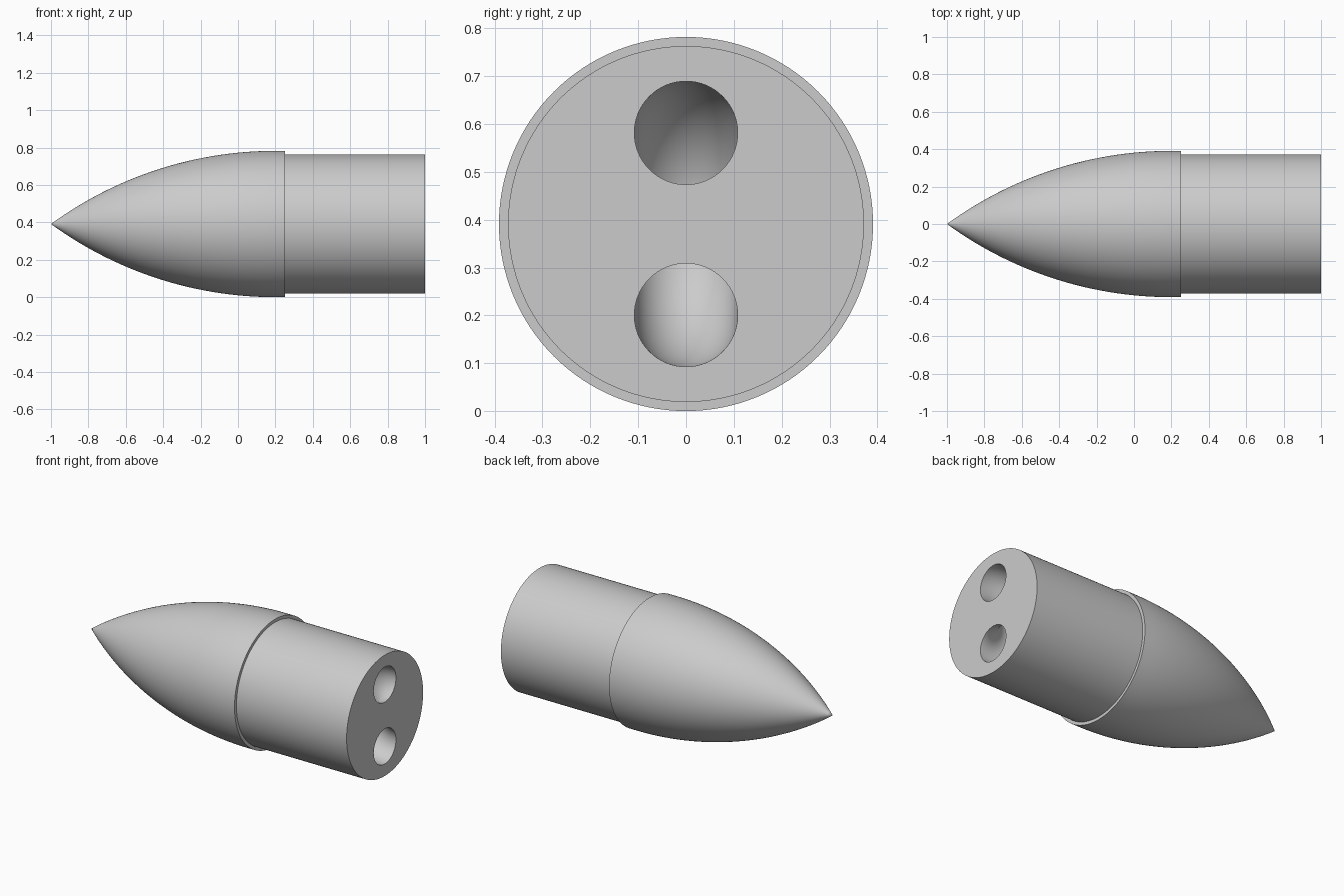
import bpy, bmesh, math
from mathutils import Matrix, Vector

if "Cube" in bpy.data.objects:
    bpy.data.objects.remove(bpy.data.objects["Cube"])

RADIUS, SHOULDER_R, SIDES = 0.391, 0.372, 128
TIP, BAND, LIP, END = -1.0, 0.2, 0.25, 1.0

grey = bpy.data.materials.new("plain_grey")
grey.use_nodes = True
colour = (0.6, 0.6, 0.6, 1)
grey.diffuse_color = colour
grey.node_tree.nodes["Principled BSDF"].inputs["Base Color"].default_value = colour


def revolve(name, profile, centre, axis, closed):
    """Spin a profile of points around an axis into a solid."""
    bm = bmesh.new()
    verts = [bm.verts.new(p) for p in profile]
    edges = [bm.edges.new(pair) for pair in zip(verts, verts[1:])]
    if closed:
        edges.append(bm.edges.new((verts[-1], verts[0])))
    bmesh.ops.spin(bm, geom=verts + edges, cent=centre, axis=axis,
                   angle=math.tau, steps=SIDES, use_merge=True)
    bmesh.ops.remove_doubles(bm, verts=bm.verts, dist=1e-5)
    bmesh.ops.recalc_face_normals(bm, faces=bm.faces)
    mesh = bpy.data.meshes.new(name)
    bm.to_mesh(mesh)
    bm.free()
    mesh.materials.append(grey)
    obj = bpy.data.objects.new(name, mesh)
    bpy.context.collection.objects.link(obj)
    return obj


# Tangent ogive nose, short straight band, stepped shoulder and flat end
length = BAND - TIP
rho = (RADIUS ** 2 + length ** 2) / (2 * RADIUS)
STEPS = 48
profile = []
for i in range(STEPS + 1):
    x = length * i / STEPS
    r = math.sqrt(rho ** 2 - (length - x) ** 2) + RADIUS - rho
    profile.append((TIP + x, 0, RADIUS + (r if i else 0)))
for x, r in ((LIP, RADIUS), (LIP, SHOULDER_R), (END, SHOULDER_R), (END, 0)):
    profile.append((x, 0, RADIUS + r))
nose_cone = revolve("nose_cone", profile, (0, 0, RADIUS), (1, 0, 0), False)

# Ring-shaped cutter for the U-shaped cord tunnel in the flat end
LOOP_R, HOLE_R = 0.1905, 0.108
ring = [(END, HOLE_R * math.cos(a), RADIUS + LOOP_R + HOLE_R * math.sin(a))
        for a in (math.tau * i / 64 for i in range(64))]
cutter = revolve("tunnel_cutter", ring, (END, 0, RADIUS), (0, 1, 0), True)
# Turn slightly so no cutter edge loop lies in the end plane
pivot = Matrix.Translation(Vector((END, 0, RADIUS)))
cutter.data.transform(pivot @ Matrix.Rotation(math.pi / SIDES, 4, 'Y') @ pivot.inverted())
cutter.hide_render = True

tunnel = nose_cone.modifiers.new("tunnel", 'BOOLEAN')
tunnel.operation = 'DIFFERENCE'
tunnel.solver = 'EXACT'
tunnel.object = cutter

bpy.ops.object.select_all(action='DESELECT')
nose_cone.select_set(True)
bpy.context.view_layer.objects.active = nose_cone
bpy.ops.object.modifier_apply(modifier=tunnel.name)
bpy.data.objects.remove(cutter)
bpy.ops.object.shade_smooth_by_angle(angle=math.radians(30))
